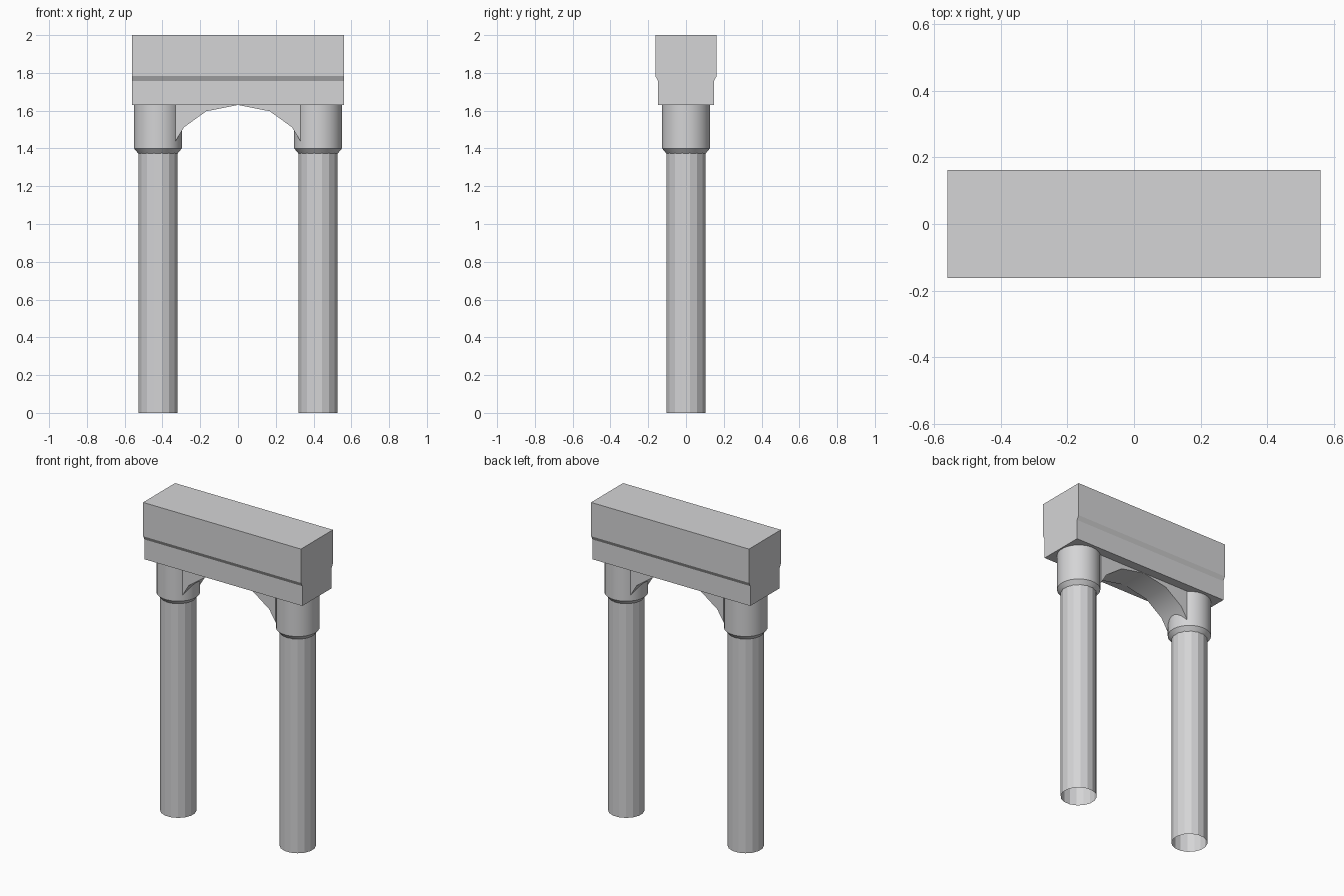
import bpy, bmesh, math

if "Cube" in bpy.data.objects:
    bpy.data.objects.remove(bpy.data.objects["Cube"])

stone = bpy.data.materials.new("pale_grey_stone")
stone.diffuse_color = (0.66, 0.66, 0.67, 1)
stone.use_nodes = True
stone.node_tree.nodes["Principled BSDF"].inputs["Base Color"].default_value = stone.diffuse_color


def finish(name, bm, smooth_angle=None):
    bmesh.ops.recalc_face_normals(bm, faces=bm.faces)
    me = bpy.data.meshes.new(name)
    bm.to_mesh(me)
    bm.free()
    me.materials.append(stone)
    ob = bpy.data.objects.new(name, me)
    bpy.context.collection.objects.link(ob)
    if smooth_angle:
        bpy.ops.object.select_all(action='DESELECT')
        ob.select_set(True)
        bpy.context.view_layer.objects.active = ob
        bpy.ops.object.shade_smooth_by_angle(angle=math.radians(smooth_angle))
    return ob


def prism(name, start, end, smooth_angle=None):
    """Closed prism between two matching outlines."""
    bm = bmesh.new()
    a = [bm.verts.new(p) for p in start]
    b = [bm.verts.new(p) for p in end]
    bm.faces.new(a)
    bm.faces.new(b)
    for i in range(len(a)):
        j = (i + 1) % len(a)
        bm.faces.new((a[i], a[j], b[j], b[i]))
    return finish(name, bm, smooth_angle)


def lathe(name, profile, cx, sides, smooth_angle=None):
    """Open revolved tube; flat side faces the front."""
    bm = bmesh.new()
    rings = []
    for r, z in profile:
        rings.append([bm.verts.new((cx + r * math.cos(t), r * math.sin(t), z))
                      for t in [2 * math.pi * (k + 0.5) / sides for k in range(sides)]])
    for lo, hi in zip(rings, rings[1:]):
        for k in range(sides):
            n = (k + 1) % sides
            bm.faces.new((lo[k], lo[n], hi[n], hi[k]))
    return finish(name, bm, smooth_angle)


# Lintel: stepped cross-section extruded along x
half = [(0.148, 1.63), (0.148, 1.757), (0.162, 1.783), (0.162, 2.0)]
section = half + [(-y, z) for y, z in reversed(half)]
prism("lintel", [(-0.56, y, z) for y, z in section],
      [(0.56, y, z) for y, z in section])

# Arch spandrels between the capitals, mirrored
arch = [(0.33, 1.63), (0.33, 1.44), (0.286, 1.512), (0.168, 1.597), (0, 1.63)]
for s, side in ((-1, "left"), (1, "right")):
    prism("arch_" + side, [(s * x, -0.09, z) for x, z in arch],
          [(s * x, 0.09, z) for x, z in arch], 30)
    # Sixteen-sided shaft, open at the foot
    lathe("shaft_" + side, [(0.106, 0), (0.106, 1.385)], s * 0.424, 16)
    # Round capital with a tapered lower edge
    lathe("capital_" + side, [(0.102, 1.37), (0.127, 1.40), (0.127, 1.63)],
          s * 0.424, 32, 30)
